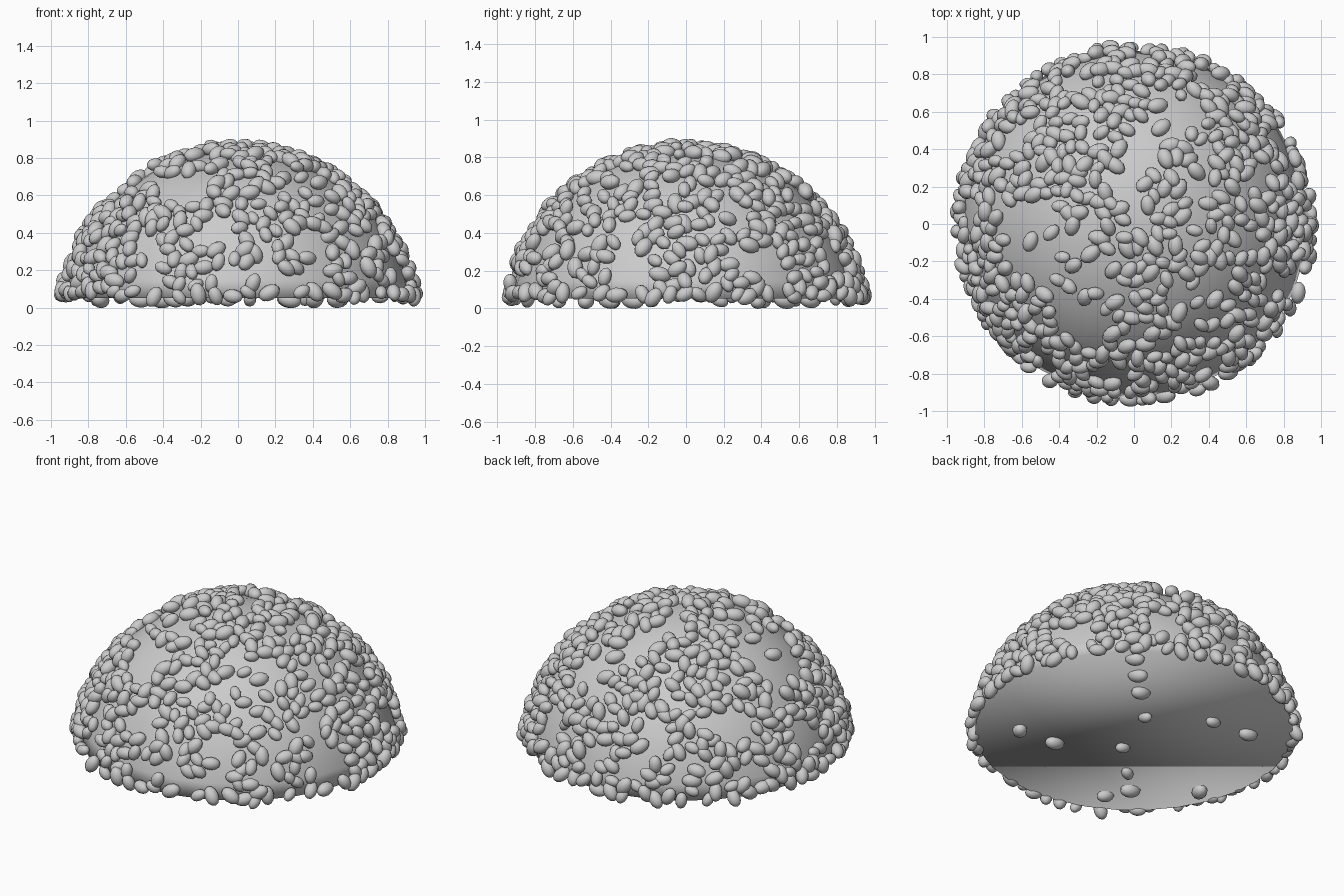
import bpy, bmesh, math, random
from mathutils import Vector, Matrix, noise

if "Cube" in bpy.data.objects:
    bpy.data.objects.remove(bpy.data.objects["Cube"])

random.seed(11)
BASE_R, TOP, Z0 = 0.928, 0.843, 0.052                # rim radius, top and base level
H = TOP - Z0
S = (BASE_R ** 2 + H ** 2) / (2 * H)                 # radius of the sphere behind the cap
CENTRE = Vector((0, 0, TOP - S))


def add_object(name, mesh):
    obj = bpy.data.objects.new(name, mesh)
    bpy.context.collection.objects.link(obj)
    return obj


# Dome core: sphere cut just above its middle, closed and shaded smooth
bm = bmesh.new()
bmesh.ops.create_uvsphere(bm, u_segments=32, v_segments=24, radius=S)
bm.transform(Matrix.Translation(CENTRE))
bmesh.ops.bisect_plane(bm, geom=bm.verts[:] + bm.edges[:] + bm.faces[:],
                       plane_co=(0, 0, Z0), plane_no=(0, 0, 1), clear_inner=True)
bmesh.ops.holes_fill(bm, edges=[e for e in bm.edges if e.is_boundary])
bmesh.ops.recalc_face_normals(bm, faces=bm.faces)
core_mesh = bpy.data.meshes.new("dome_core")
bm.to_mesh(core_mesh)
bm.free()
core_mesh.shade_smooth()
add_object("dome_core", core_mesh)

# Seed template: small sphere stretched per seed
bm = bmesh.new()
bmesh.ops.create_uvsphere(bm, u_segments=12, v_segments=8, radius=1.0)
unit_verts = [v.co.copy() for v in bm.verts]
unit_faces = [[v.index for v in f.verts] for f in bm.faces]
bm.free()
verts, faces = [], []


def add_seed(pos, normal, size=1.0):
    tangent = normal.orthogonal().normalized()
    tangent.rotate(Matrix.Rotation(random.uniform(0, 2 * math.pi), 3, normal))
    tangent = (tangent + normal * random.uniform(-0.45, 0.45)).normalized()
    side = normal.cross(tangent).normalized()
    up = tangent.cross(side)
    s = size * random.uniform(0.85, 1.15)
    a, b, c = 0.054 * s, 0.037 * s, 0.035 * s
    base = len(verts)
    verts.extend(pos + tangent * (u.x * a) + side * (u.y * b) + up * (u.z * c)
                 for u in unit_verts)
    faces.extend([base + i for i in f] for f in unit_faces)


def dome_point(x, y):
    return Vector((x, y, CENTRE.z + math.sqrt(S * S - x * x - y * y)))


# Sparse patches on the dome as seen from the top: x, y, radius
bare = [(dome_point(x, y), r) for x, y, r in (
    (0.1, 0.62, 0.13), (0.05, 0.38, 0.12), (-0.02, 0.22, 0.1), (-0.52, -0.08, 0.23),
    (-0.26, -0.25, 0.12), (-0.28, -0.48, 0.15), (-0.5, -0.66, 0.07), (0.38, 0.12, 0.09),
    (0.3, 0.0, 0.1), (0.45, -0.38, 0.15), (0.24, -0.38, 0.09), (0.7, 0.22, 0.12),
    (0.64, -0.5, 0.1), (-0.12, -0.8, 0.12), (0.4, -0.77, 0.11), (0.8, 0.38, 0.13),
    (0.83, -0.3, 0.11), (-0.53, 0.72, 0.15), (-0.29, 0.74, 0.1), (-0.86, 0.02, 0.1),
    (0.4, 0.78, 0.1), (0.02, 0.02, 0.07))]
placed = []


def try_seed(p, gap):
    if any((p - q).length_squared < gap * gap for q in placed):
        return
    placed.append(p)
    n = (p - CENTRE).normalized()
    add_seed(p + n * random.uniform(0.008, 0.03), n)


# Ring of seeds round the rim
for i in range(66):
    t = 2 * math.pi * (i + random.uniform(-0.45, 0.45)) / 66
    z = Z0 + random.uniform(0.0, 0.035)
    r = math.sqrt(S * S - (z - CENTRE.z) ** 2)
    try_seed(Vector((r * math.cos(t), r * math.sin(t), z)), 0.045)

# Clumped seeds scattered over the dome
for _ in range(4000):
    if len(placed) >= 720:
        break
    z, t = random.uniform(Z0 + 0.03, TOP), random.uniform(0, 2 * math.pi)
    r = math.sqrt(S * S - (z - CENTRE.z) ** 2)
    p = Vector((r * math.cos(t), r * math.sin(t), z))
    if any((p - q).length < s for q, s in bare) and random.random() < 0.92:
        continue
    if noise.noise(p * 6) < random.uniform(-0.45, 0.2):
        continue
    try_seed(p, 0.052)

# A few seeds poking out of the flat base, in a cross
d = math.sqrt(0.5)
for a, b in ((.08, .85), (.08, .66), (.08, .46), (.08, .17), (-.08, -.17), (-.08, -.47),
             (-.08, -.67), (-.47, -.08), (-.66, .08), (.47, .08), (.66, -.08),
             (-.23, -.72), (.32, -.72)):
    # a runs across and b towards the back right corner
    add_seed(Vector(((b - a) * d, (b + a) * d, Z0 - 0.012)), Vector((0, 0, -1)), 1.05)

seed_mesh = bpy.data.meshes.new("seeds")
seed_mesh.from_pydata(verts, [], faces)
seed_mesh.shade_smooth()
add_object("seeds", seed_mesh)
